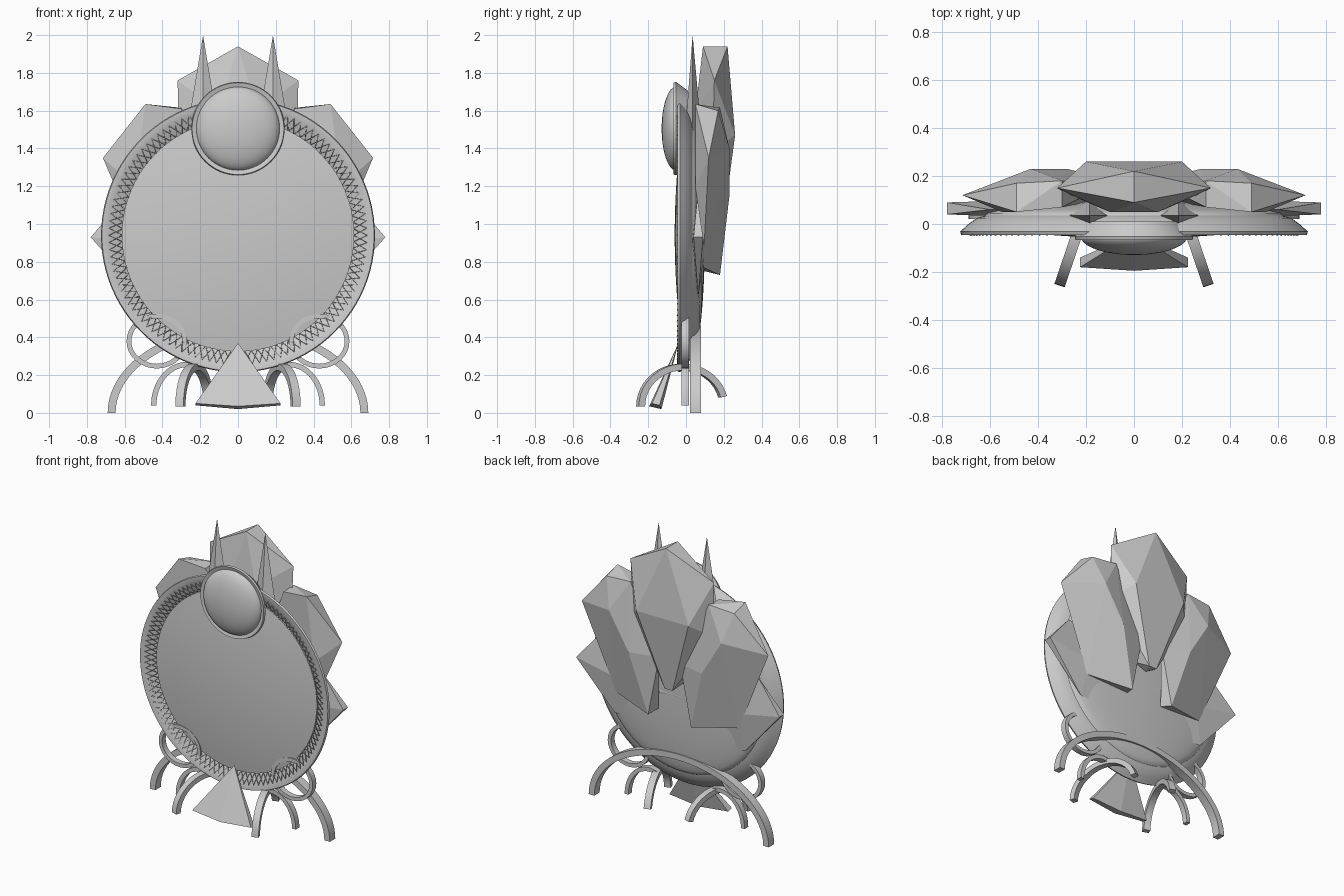
import bpy, bmesh
from math import sin, cos, pi, sqrt, radians
from mathutils import Vector

if "Cube" in bpy.data.objects:
    bpy.data.objects.remove(bpy.data.objects["Cube"])


def finish(name, bm, smooth=False):
    bmesh.ops.recalc_face_normals(bm, faces=bm.faces)
    me = bpy.data.meshes.new(name)
    bm.to_mesh(me)
    bm.free()
    ob = bpy.data.objects.new(name, me)
    bpy.context.collection.objects.link(ob)
    if smooth:
        bpy.ops.object.select_all(action='DESELECT')
        bpy.context.view_layer.objects.active = ob
        ob.select_set(True)
        bpy.ops.object.shade_smooth_by_angle(angle=radians(30))
    return ob


def lathe(name, profile, cz, closed=False, steps=96):
    """Turn (radius, y) points around a front-to-back axis at height cz."""
    bm = bmesh.new()
    vs = [bm.verts.new((r, y, cz)) for r, y in profile]
    pairs = list(zip(vs, vs[1:])) + ([(vs[-1], vs[0])] if closed else [])
    es = [bm.edges.new(p) for p in pairs]
    bmesh.ops.spin(bm, geom=vs + es, cent=(0, 0, cz), axis=(0, 1, 0),
                   angle=2 * pi, steps=steps)
    bmesh.ops.remove_doubles(bm, verts=bm.verts, dist=0.0005)
    return finish(name, bm, True)


def hull(name, pts):
    """Flat-faced crystal around a few corner points."""
    bm = bmesh.new()
    vs = [bm.verts.new(p) for p in pts]
    res = bmesh.ops.convex_hull(bm, input=vs)
    loose = [v for v in bm.verts if not v.link_faces]
    bmesh.ops.delete(bm, geom=loose, context='VERTS')
    bmesh.ops.dissolve_limit(bm, angle_limit=radians(1), verts=bm.verts, edges=bm.edges)
    return finish(name, bm)


def arch(name, centre, across, a, b, t, w, a0=0, a1=180, n=20):
    """Square bar bent along an ellipse: outer radii a, b, thickness t, depth w."""
    c, u = Vector(centre), Vector(across).normalized()
    side, up = Vector((-u.y, u.x, 0)) * (w / 2), Vector((0, 0, 1))
    full = a1 - a0 == 360
    bm = bmesh.new()
    rings = []
    for i in range(n if full else n + 1):
        th = radians(a0 + (a1 - a0) * i / n)
        o = c + u * a * cos(th) + up * b * sin(th)
        k = c + u * (a - t) * cos(th) + up * (b - t) * sin(th)
        rings.append([bm.verts.new(p) for p in (o - side, o + side, k + side, k - side)])
    for r, s in zip(rings, rings[1:] + ([rings[0]] if full else [])):
        for j in range(4):
            bm.faces.new((r[j], r[(j + 1) % 4], s[(j + 1) % 4], s[j]))
    if not full:
        bm.faces.new(rings[0])
        bm.faces.new(rings[-1])
    return finish(name, bm, True)


def both(pts):
    """Add mirrored copies of points."""
    return pts + [(-x, y, z) for x, y, z in pts if x]


CZ = 0.94
# round frame with its rounded back
back = [(0.62 * sin(i * pi / 20), 0.035 + 0.065 * cos(i * pi / 20)) for i in range(10, -1, -1)]
lathe("frame", [(0.60, 0.0), (0.62, -0.005), (0.685, -0.043), (0.72, -0.045),
                (0.725, -0.032), (0.69, 0.0), (0.655, 0.025)] + back, CZ)
# slightly domed front disc
lathe("disc", [(0.615 * i / 10, -0.06 + 0.045 * (i / 10) ** 2) for i in range(11)]
      + [(0.615, 0.0)], CZ)

# diamond wire lattice on the inner bevel
cu = bpy.data.curves.new("lattice", 'CURVE')
cu.dimensions = '3D'
cu.bevel_depth = 0.0035
cu.bevel_resolution = 0
N = 112
for phase in (0, 1):
    sp = cu.splines.new('POLY')
    sp.points.add(N - 1)
    sp.use_cyclic_u = True
    for i, p in enumerate(sp.points):
        outer = (i + phase) % 2
        r, y = (0.683, -0.046) if outer else (0.612, -0.012)
        t = 2 * pi * i / N
        p.co = (r * cos(t), y, CZ + r * sin(t), 1)
bpy.context.collection.objects.link(bpy.data.objects.new("lattice", cu))

# oval gem and its bezel
lathe("gem", [(0.222 * sin(i * pi / 24), -0.052 - 0.077 * cos(i * pi / 24))
              for i in range(13)] + [(0.2, -0.02)], 1.505, steps=64)
lathe("gem_bezel", [(0.215, -0.058), (0.243, -0.066), (0.247, -0.052),
                    (0.20, 0.01), (0.19, -0.03)], 1.505, True, 64)

# large back crystals
hull("centre_crystal", both([
    (0, 0.09, 1.94), (0, 0.22, 1.94), (0.32, 0.15, 1.76), (0.31, 0.14, 1.38),
    (0.2, 0.26, 1.47), (0.1, 0.05, 1.6), (0.08, 0.10, 1.0),
    (0, 0.12, 0.95), (0.03, 0.19, 0.95)]))
for s, side in ((1, "right"), (-1, "left")):
    hull(side + "_crystal", [(s * x, y, z) for x, y, z in [
        (0.49, 0.05, 1.635), (0.49, 0.17, 1.60), (0.30, 0.18, 1.615), (0.30, 0.07, 1.61),
        (0.715, 0.12, 1.35), (0.43, 0.23, 1.40), (0.28, 0.23, 1.15), (0.08, 0.18, 1.15),
        (0.47, 0.09, 0.77), (0.165, 0.18, 0.73), (0.14, 0.10, 0.75), (0.55, 0.05, 1.2)]])
    # tall thin spike
    hull(side + "_spike", [(s * x, y, z) for x, y, z in [
        (0.185, 0.035, 2.0), (0.305, 0.035, 1.28), (0.065, 0.035, 1.28),
        (0.185, -0.02, 1.28), (0.185, 0.10, 1.28), (0.185, 0.035, 1.1)]])
# wide crystal crossing behind the frame
hull("wide_crystal", both([
    (0.78, 0.04, 0.93), (0.78, 0.09, 0.93), (0.6, 0.06, 1.14),
    (0.5, 0.065, 0.61), (0.45, 0.10, 0.87), (0.5, 0.03, 0.9)]))

# front pyramid foot
hull("front_foot", both([
    (0, -0.04, 0.37), (0.225, -0.18, 0.05), (0.225, -0.14, 0.04),
    (0, -0.195, 0.035), (0, -0.13, 0.02)]))

# curved legs and loops
arch("rear_arch", (0, 0.05, 0), (1, 0, 0), 0.69, 0.46, 0.042, 0.06, n=40)
for s, side in ((1, "right"), (-1, "left")):
    arch(side + "_loop", (s * 0.43, -0.005, 0.38), (1, 0, 0), 0.16, 0.145, 0.025, 0.04, 0, 360, 32)
    arch(side + "_middle_leg", (s * 0.27, -0.005, 0.04), (s, 0, 0), 0.19, 0.23, 0.028, 0.04, 0, 110)
    arch(side + "_splayed_leg", (s * 0.23, -0.02, 0.035), (s * 0.08, -0.235, 0),
         0.25, 0.225, 0.035, 0.045, 0, 166)
